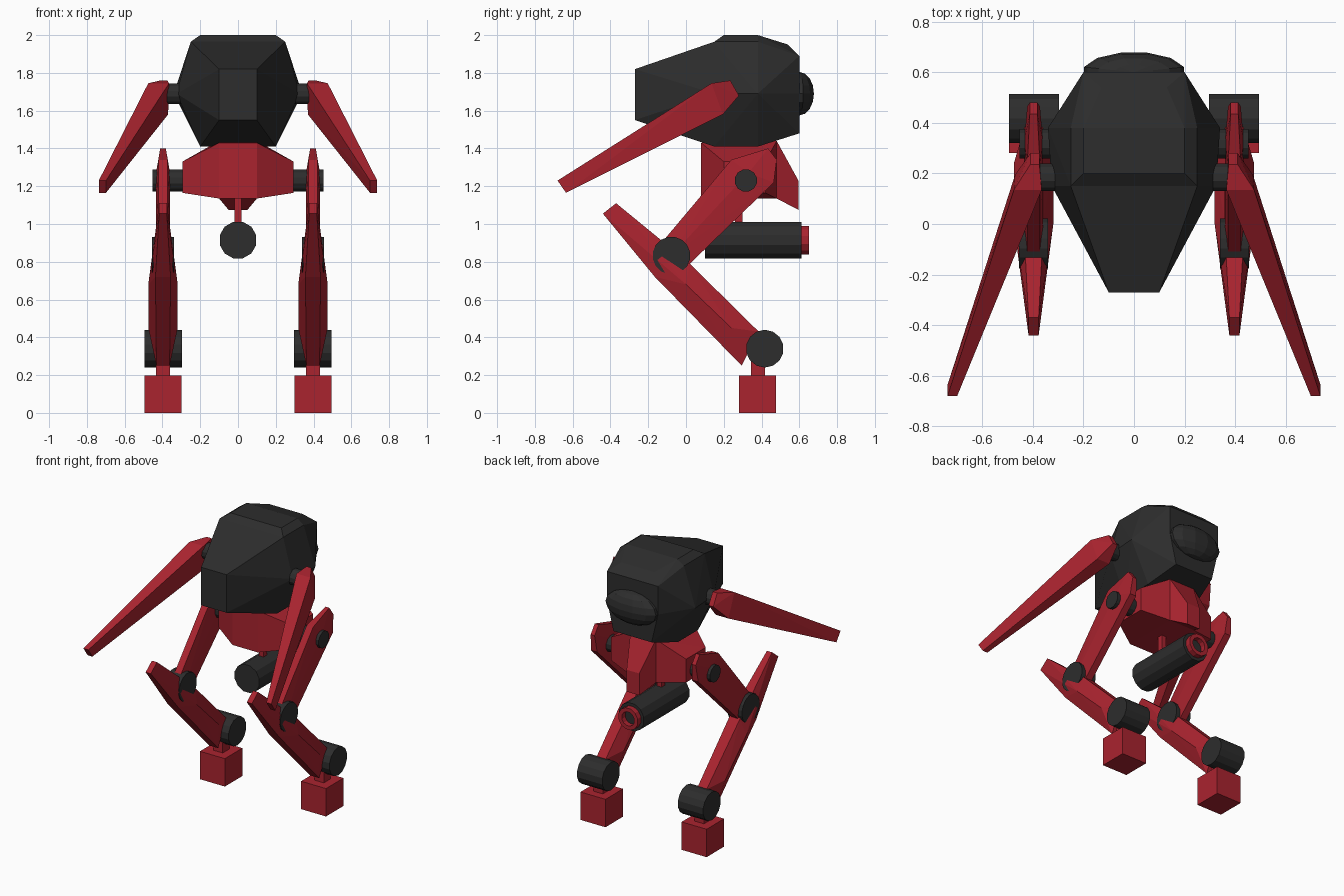
import bpy, bmesh, math
from mathutils import Matrix, Vector

if "Cube" in bpy.data.objects:
    bpy.data.objects.remove(bpy.data.objects["Cube"])


def material(name, color):
    m = bpy.data.materials.new(name)
    m.diffuse_color = (*color, 1)
    m.use_nodes = True
    m.node_tree.nodes["Principled BSDF"].inputs["Base Color"].default_value = m.diffuse_color
    return m


RED = material("deep_red", (0.40, 0.017, 0.028))
BLACK = material("charcoal", (0.026, 0.026, 0.026))


def finish(name, bm, mat):
    bmesh.ops.recalc_face_normals(bm, faces=bm.faces)
    me = bpy.data.meshes.new(name)
    bm.to_mesh(me)
    bm.free()
    me.materials.append(mat)
    ob = bpy.data.objects.new(name, me)
    bpy.context.collection.objects.link(ob)
    return ob


def hull(name, mat, pts):
    """Faceted solid wrapped around the given corner points."""
    bm = bmesh.new()
    for p in pts:
        bm.verts.new(p)
    res = bmesh.ops.convex_hull(bm, input=bm.verts)
    loose = {g for g in res["geom_interior"] if isinstance(g, bmesh.types.BMVert)}
    bmesh.ops.delete(bm, geom=list(loose), context='VERTS')
    bmesh.ops.dissolve_limit(bm, angle_limit=0.01, verts=bm.verts, edges=bm.edges)
    return finish(name, bm, mat)


def sym(pts):
    """Corner points repeated on both sides of x = 0."""
    return [(s * x, y, z) for x, y, z in pts for s in (1, -1)]


def limb(name, mat, s, pts):
    """pts: (centre x, half width, y, z); s picks the side."""
    return hull(name, mat, [(s * (c + d * w), y, z) for c, w, y, z in pts for d in (1, -1)])


def cyl(name, mat, a, b, r, n=12):
    a, b = Vector(a), Vector(b)
    d = b - a
    bm = bmesh.new()
    rot = Vector((0, 0, 1)).rotation_difference(d).to_matrix().to_4x4()
    turn = Matrix.Rotation(math.pi / n, 4, 'Z')
    bmesh.ops.create_cone(bm, cap_ends=True, segments=n, radius1=r, radius2=r, depth=d.length,
                          matrix=Matrix.Translation((a + b) / 2) @ rot @ turn)
    return finish(name, bm, mat)


def box(name, mat, lo, hi):
    return hull(name, mat, [(x, y, z) for x in (lo[0], hi[0])
                            for y in (lo[1], hi[1]) for z in (lo[2], hi[2])])


# Body shell with raised roof and rear dome
hull("body", BLACK, sym([
    (.10, -.27, 1.82), (.10, -.27, 1.69), (.10, -.27, 1.55),
    (.25, .15, 1.965), (.325, .15, 1.69), (.20, .15, 1.41),
    (.25, .38, 1.965), (.34, .38, 1.69), (.20, .38, 1.41),
    (.20, .60, 1.89), (.20, .60, 1.69), (.15, .60, 1.48)]))
hull("roof", BLACK, sym([
    (.25, .15, 1.965), (.25, .38, 1.965), (.20, .60, 1.89),
    (.20, .20, 2.0), (.20, .38, 2.0), (.13, .54, 1.95)]))
bm = bmesh.new()
bmesh.ops.create_uvsphere(bm, u_segments=12, v_segments=8, radius=1,
                          matrix=Matrix.Translation((0, .6, 1.69))
                          @ Matrix.Diagonal((.205, .08, .115, 1))
                          @ Matrix.Rotation(math.radians(15), 4, 'Z'))
finish("rear_dome", bm, BLACK)

# Pelvis with flared sides and a rear tail
hull("pelvis", RED, sym([
    (.10, .08, 1.43), (.10, .08, 1.135), (.10, .48, 1.44), (.10, .48, 1.135),
    (.295, .20, 1.33), (.295, .20, 1.165), (.295, .42, 1.33), (.295, .42, 1.165)]))
hull("tail", RED, sym([
    (.10, .48, 1.44), (.10, .48, 1.135), (.05, .595, 1.23), (.05, .595, 1.075)]))

# Belly gun: mount, barrel and open muzzle
box("gun_mount", RED, (-.018, .26, .98), (.018, .30, 1.16))
cyl("gun_barrel", BLACK, (0, .10, .915), (0, .612, .915), .1)
bm = bmesh.new()
n = 12
rings = []
for r, y in ((.078, .60), (.078, .65), (.05, .65), (.05, .60)):
    rings.append([bm.verts.new((r * math.cos((i + .5) * math.tau / n), y,
                                .915 + r * math.sin((i + .5) * math.tau / n)))
                  for i in range(n)])
for k in range(4):
    p, q = rings[k], rings[(k + 1) % 4]
    for i in range(n):
        j = (i + 1) % n
        bm.faces.new((p[i], p[j], q[j], q[i]))
finish("gun_muzzle", bm, RED)

# Arms and legs on both sides
for s, side in ((1, "left"), (-1, "right")):
    # Arm: bevelled shoulder end tapering to a square tip
    cyl(side + "_shoulder_pivot", BLACK, (s * .25, .185, 1.69), (s * .40, .185, 1.69), .057)
    limb(side + "_arm", RED, s, [
        (.392, .018, .235, 1.76), (.392, .018, .28, 1.68),
        (.42, .055, .135, 1.745), (.42, .050, .195, 1.58),
        (.718, .019, -.68, 1.23), (.718, .019, -.635, 1.165)])

    # Hip and thigh
    cyl(side + "_hip_pivot", BLACK, (s * .25, .317, 1.23), (s * .452, .317, 1.23), .06)
    limb(side + "_thigh", RED, s, [
        (.397, .015, .435, 1.40), (.397, .015, .48, 1.34),
        (.397, .025, .24, 1.34), (.397, .025, .465, 1.22),
        (.397, .037, .33, 1.27),
        (.397, .025, -.13, .90), (.397, .025, .0, .77),
        (.397, .037, -.08, .83)])
    cyl(side + "_knee", BLACK, (s * .34, -.077, .833), (s * .455, -.077, .833), .1, 16)

    # Shin: narrow rear spur above the knee, ridged calf below
    limb(side + "_shin", RED, s, [
        (.397, .020, -.44, 1.055), (.397, .020, -.37, 1.11),
        (.397, .040, -.165, .72), (.397, .040, .02, .79),
        (.397, .078, .00, .68), (.397, .078, .24, .45),
        (.397, .035, .295, .25), (.397, .035, .385, .43)])

    # Ankle and block foot
    cyl(side + "_ankle", BLACK, (s * .297, .417, .34), (s * .495, .417, .34), .1, 14)
    box(side + "_ankle_post", RED, (s * .397 - .037, .343, .19), (s * .397 + .037, .418, .32))
    box(side + "_foot", RED, (s * .397 - .098, .28, 0), (s * .397 + .098, .476, .198))
